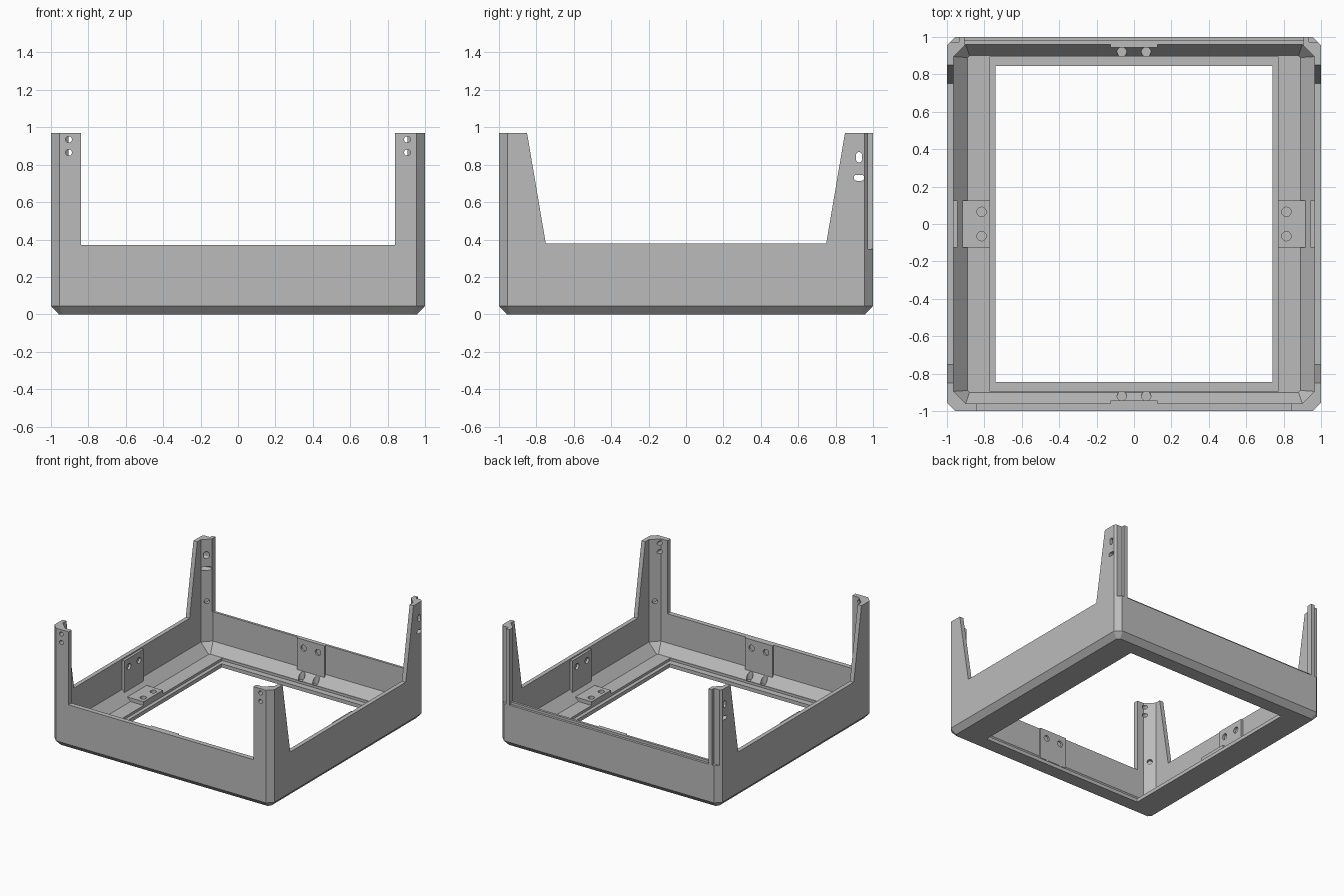
import bpy, bmesh, math
from mathutils import Matrix, Vector

cube = bpy.data.objects.get("Cube")
if cube:
    bpy.data.objects.remove(cube, do_unlink=True)

grey = bpy.data.materials.new("plain grey")
grey.use_nodes = True
grey.diffuse_color = (0.5, 0.5, 0.5, 1)
grey.node_tree.nodes["Principled BSDF"].inputs["Base Color"].default_value = (0.5, 0.5, 0.5, 1)


def loft(bm, rings):
    """Closed solid through matching rings of points."""
    vs = [[bm.verts.new(p) for p in ring] for ring in rings]
    n = len(vs[0])
    for a, b in zip(vs, vs[1:]):
        for i in range(n):
            j = (i + 1) % n
            bm.faces.new((a[i], a[j], b[j], b[i]))
    bm.faces.new(vs[0][::-1])
    bm.faces.new(vs[-1])


def octagon(hx, hy, c, z):
    """Rectangle with cut corners."""
    pts = [(hx, hy - c), (hx - c, hy), (c - hx, hy), (-hx, hy - c)]
    return [(x, y, z) for x, y in pts] + [(-x, -y, z) for x, y in pts]


def box(bm, x0, x1, y0, y1, z0, z1):
    loft(bm, [[(x0, y0, z), (x1, y0, z), (x1, y1, z), (x0, y1, z)] for z in (z0, z1)])


def hole(bm, center, direction, radius, depth, stretch=(0, 0, 0)):
    """Round or slotted pin starting at center and running along direction."""
    d = Vector(direction).normalized()
    rot = d.to_track_quat('Z', 'Y')
    s, ring = Vector(stretch), []
    for k in range(20):
        a = math.tau * (k + 0.5) / 20
        p = rot @ Vector((radius * math.cos(a), radius * math.sin(a), 0))
        if s.length:
            p += s if p.dot(s) > 0 else -s
        ring.append(Vector(center) + p)
    loft(bm, [ring, [p + d * depth for p in ring]])


def make(name, build):
    bm = bmesh.new()
    build(bm)
    bmesh.ops.recalc_face_normals(bm, faces=bm.faces)
    mesh = bpy.data.meshes.new(name)
    bm.to_mesh(mesh)
    bm.free()
    mesh.materials.append(grey)
    ob = bpy.data.objects.new(name, mesh)
    bpy.context.collection.objects.link(ob)
    return ob


def cut(ob, build):
    tool = make("cutter", build)
    tool.hide_render = True
    mod = ob.modifiers.new("cut", 'BOOLEAN')
    mod.operation, mod.solver, mod.object = 'DIFFERENCE', 'EXACT', tool
    bpy.context.view_layer.objects.active = ob
    bpy.ops.object.modifier_apply(modifier=mod.name)
    bpy.data.objects.remove(tool, do_unlink=True)


# Outer body with chamfered corners and lower edge
TOP = 0.97
frame = make("frame", lambda bm: loft(bm, [
    octagon(0.958, 0.958, 0.02, 0), octagon(1, 1, 0.045, 0.045), octagon(1, 1, 0.045, TOP)]))

# Hollow inside with sloping foot
cut(frame, lambda bm: loft(bm, [
    octagon(0.89, 0.90, 0.01, 0.05), octagon(0.965, 0.96, 0.065, 0.13),
    octagon(0.965, 0.96, 0.065, 1.1)]))
# Recessed lip and floor opening
cut(frame, lambda bm: box(bm, -0.77, 0.77, -0.895, 0.895, 0.03, 0.2))
cut(frame, lambda bm: box(bm, -0.74, 0.74, -0.845, 0.845, -0.1, 0.2))

# Gaps that leave the four corner posts
cut(frame, lambda bm: box(bm, -0.84, 0.84, -1.1, -0.7, 0.37, 1.1))
cut(frame, lambda bm: box(bm, -0.905, 0.905, 0.7, 1.1, 0.37, 1.1))
lean = 0.1 / (TOP - 0.38)
side_gap = [(-0.75, 0.38), (0.75, 0.38),
            (0.75 + lean * 0.7, 1.08), (-0.75 - lean * 0.7, 1.08)]
cut(frame, lambda bm: loft(bm, [[(x, y, z) for y, z in side_gap] for x in (-1.1, 1.1)]))

# Shallow step along the back rim and around the back posts
cut(frame, lambda bm: box(bm, -0.905, 0.905, 0.98, 1.1, 0.35, 0.6))
for s in (-1, 1):
    cut(frame, lambda bm: box(bm, *sorted((s * 0.935, s * 1.1)), 0.972, 1.1, 0.35, 1.1))


def frame_holes(bm):
    for s in (-1, 1):
        # Front post screw holes
        for z in (0.865, 0.935):
            hole(bm, (s * 0.905, -0.9, z), (0, -1, 0), 0.017, 0.2)
        # Slots in the sides of the back posts
        hole(bm, (s * 0.88, 0.925, 0.84), (s, 0, 0), 0.016, 0.2, (0, 0, 0.012))
        hole(bm, (s * 0.88, 0.925, 0.73), (s, 0, 0), 0.016, 0.2, (0, 0.012, 0))
        # Blind holes in the inner post faces and the sloping foot
        for t in (-1, 1):
            hole(bm, (s * 0.91, t * 0.905, 0.46), (s, t, 0), 0.02, 0.06)
            hole(bm, (s * 0.065, t * 0.92, 0.04), (0, 0, 1), 0.025, 0.1)


cut(frame, frame_holes)

# Mounting plates on the four walls and the side floors
for s, side in ((-1, "right"), (1, "left")):
    plate = make(side + "_wall_plate", lambda bm: box(
        bm, *sorted((s * 0.945, s * 0.97)), -0.125, 0.125, 0.09, 0.37))
    foot = make(side + "_floor_plate", lambda bm: box(
        bm, *sorted((s * 0.77, s * 0.92)), -0.125, 0.125, 0.045, 0.08))

    def wall_pair(bm):
        for t in (-1, 1):
            hole(bm, (s * 0.9, t * 0.065, 0.30), (s, 0, 0), 0.025, 0.15)

    def floor_pair(bm):
        for t in (-1, 1):
            hole(bm, (s * 0.815, t * 0.065, 0.02), (0, 0, 1), 0.025, 0.1)

    cut(plate, wall_pair)
    cut(foot, floor_pair)

for s, side in ((-1, "front"), (1, "back")):
    plate = make(side + "_wall_plate", lambda bm: box(
        bm, -0.125, 0.125, *sorted((s * 0.945, s * 0.965)), 0.09, 0.37))

    def pair(bm):
        for t in (-1, 1):
            hole(bm, (t * 0.065, s * 0.9, 0.30), (0, s, 0), 0.025, 0.15)

    cut(plate, pair)
